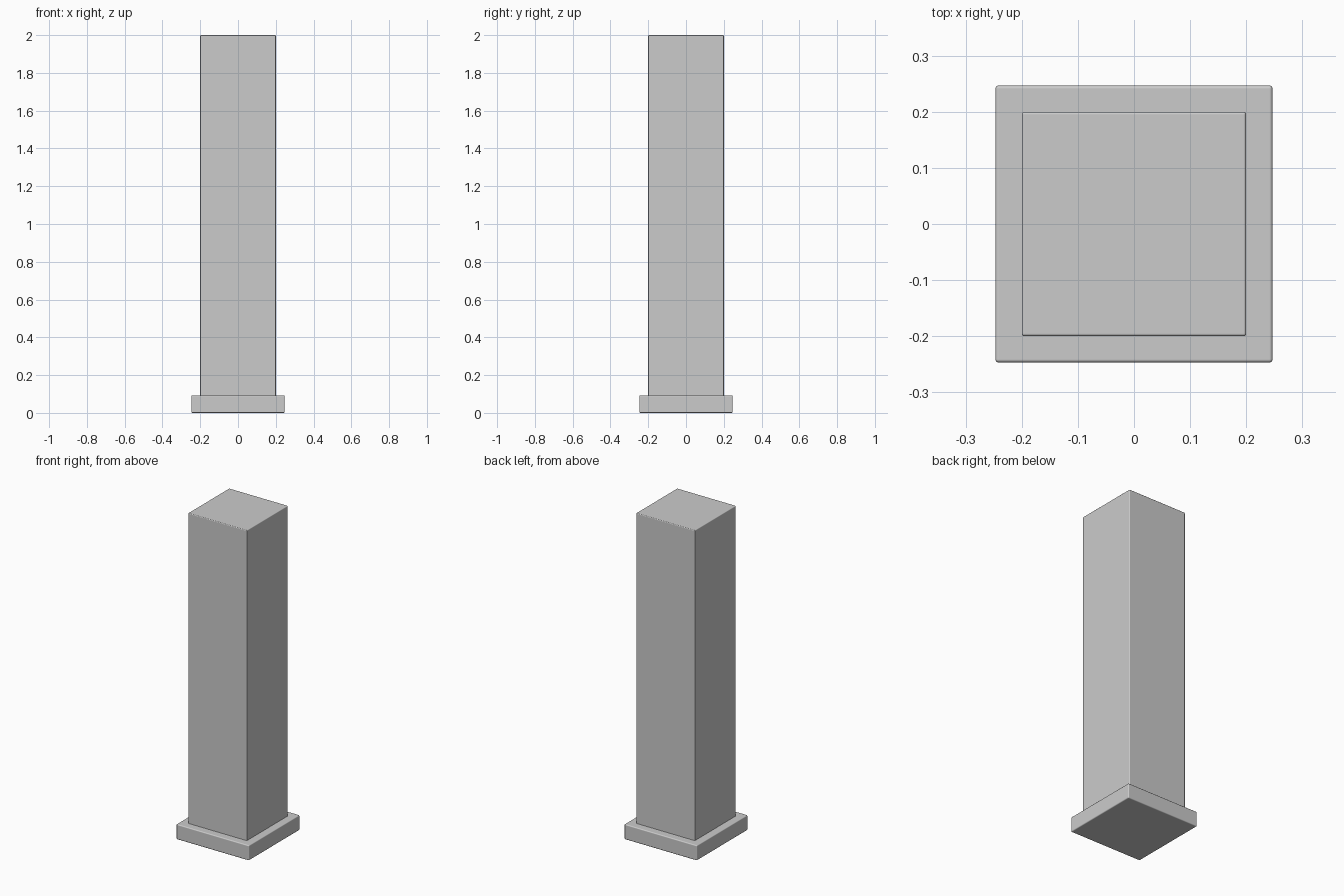
import bpy

if "Cube" in bpy.data.objects:
    bpy.data.objects.remove(bpy.data.objects["Cube"])


def rounded_box(name, width, z0, z1, radius):
    """Square block centred on the z axis with softly rounded edges."""
    bpy.ops.mesh.primitive_cube_add(size=1, location=(0, 0, (z0 + z1) / 2))
    ob = bpy.context.object
    ob.name = name
    ob.scale = (width, width, z1 - z0)
    bpy.ops.object.transform_apply(location=False, rotation=False, scale=True)
    bevel = ob.modifiers.new("Soft edges", 'BEVEL')
    bevel.width = radius
    bevel.segments = 3
    bevel.harden_normals = True
    bpy.ops.object.shade_smooth_by_angle()
    return ob


# Plinth at the foot
rounded_box("plinth", 0.494, 0.0, 0.093, 0.006)

# Square shaft, sunk slightly into the plinth
rounded_box("shaft", 0.40, 0.08, 2.0, 0.005)
